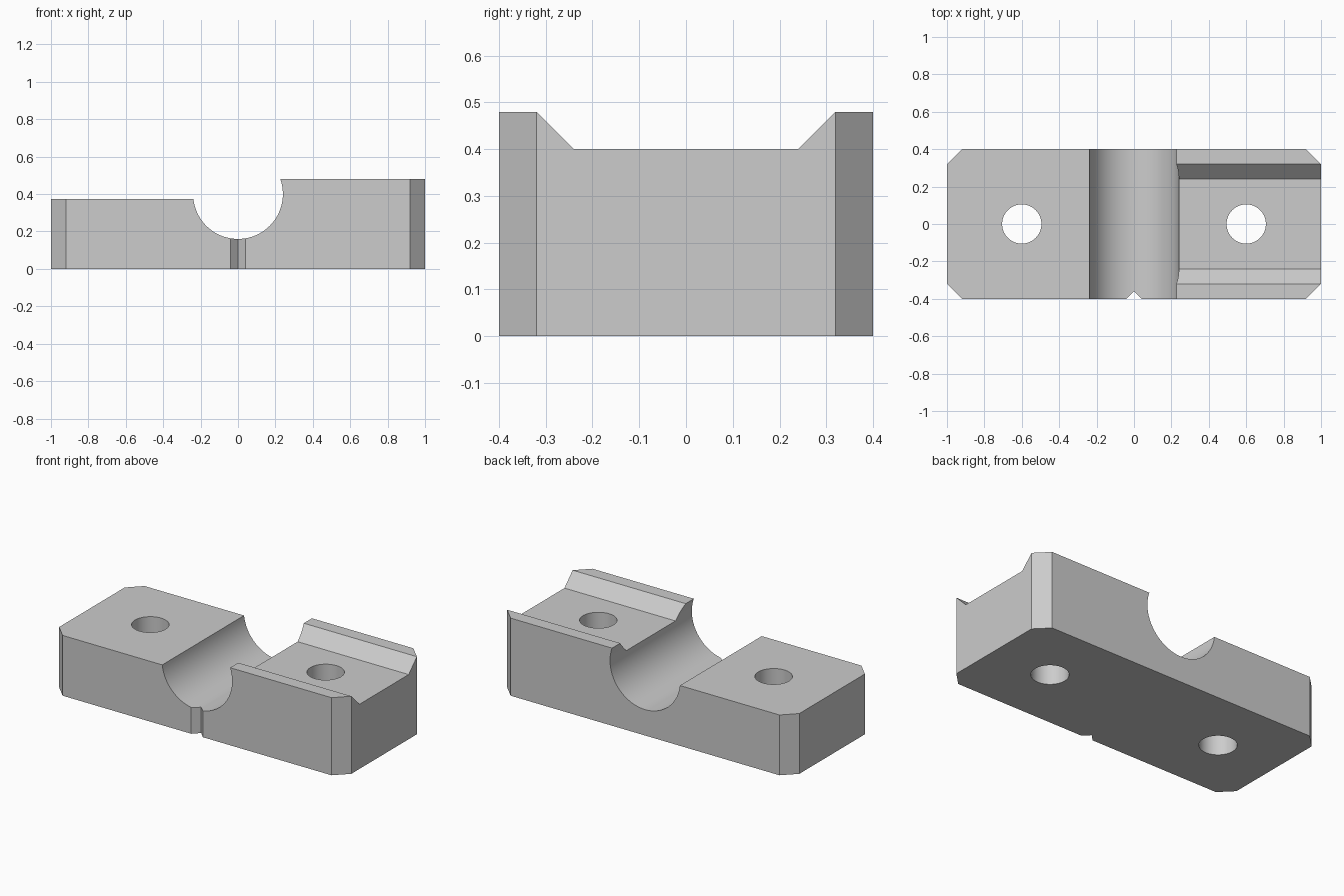
import bpy, bmesh, math
from mathutils import Vector

cube = bpy.data.objects.get("Cube")
if cube:
    bpy.data.objects.remove(cube, do_unlink=True)

grey = bpy.data.materials.new("light grey")
grey.use_nodes = True
colour = (0.604, 0.604, 0.604, 1)
grey.diffuse_color = colour
grey.node_tree.nodes["Principled BSDF"].inputs["Base Color"].default_value = colour


def prism(name, points, sweep):
    """Extrude a closed outline of 3D points along the sweep vector."""
    bm = bmesh.new()
    face = bm.faces.new([bm.verts.new(p) for p in points])
    ext = bmesh.ops.extrude_face_region(bm, geom=[face])
    moved = [v for v in ext["geom"] if isinstance(v, bmesh.types.BMVert)]
    bmesh.ops.translate(bm, verts=moved, vec=Vector(sweep))
    bmesh.ops.recalc_face_normals(bm, faces=bm.faces)
    mesh = bpy.data.meshes.new(name)
    bm.to_mesh(mesh)
    bm.free()
    mesh.materials.append(grey)
    obj = bpy.data.objects.new(name, mesh)
    bpy.context.collection.objects.link(obj)
    return obj


def circle(radius, steps):
    turns = (2 * math.pi * i / steps for i in range(steps))
    return [(radius * math.cos(a), radius * math.sin(a)) for a in turns]


def cut(target, cutter):
    """Subtract the cutter from the target, then discard it."""
    cutter.hide_render = True
    mod = target.modifiers.new("cut", "BOOLEAN")
    mod.operation = "DIFFERENCE"
    mod.solver = "EXACT"
    mod.object = cutter
    bpy.context.view_layer.objects.active = target
    bpy.ops.object.modifier_apply(modifier=mod.name)
    bpy.data.objects.remove(cutter, do_unlink=True)


length, width, height, low_height = 1.0, 0.4, 0.48, 0.373
chamfer, bore, bore_z = 0.08, 0.24, 0.4

# Front outline: low left shoulder, round saddle, high right shoulder
start = math.pi + math.asin((bore_z - low_height) / bore)
end = 2 * math.pi + math.asin((height - bore_z) / bore)
steps = 48
outline = [(-length, 0), (-length, low_height)]
for i in range(steps + 1):
    a = start + (end - start) * i / steps
    outline.append((bore * math.cos(a), bore_z + bore * math.sin(a)))
outline += [(length, height), (length, 0)]
block = prism("clamp_block", [(x, -width, z) for x, z in outline], (0, 2 * width, 0))

# Bevelled vertical corners
over = 0.1
for sx in (-1, 1):
    for sy in (-1, 1):
        corner = [(length - chamfer - over, width + over), (length + over, width + over),
                  (length + over, width - chamfer - over)]
        cut(block, prism("corner_cutter", [(sx * x, sy * y, -over) for x, y in corner], (0, 0, 1)))

# Sloped channel along the high shoulder
channel = [(-0.24, 0.4), (0.24, 0.4), (0.42, 0.58), (-0.42, 0.58)]
cut(block, prism("channel_cutter", [(0.1, y, z) for y, z in channel], (1.2, 0, 0)))

# Bolt holes
for x in (-0.6, 0.6):
    cut(block, prism("hole_cutter", [(x + u, v, -over) for u, v in circle(0.105, 64)], (0, 0, 1)))

# Centring notch on the front
notch = [(0, -0.36), (-0.14, -0.5), (0.14, -0.5)]
cut(block, prism("notch_cutter", [(x, y, -over) for x, y in notch], (0, 0, 0.4)))

bpy.ops.object.select_all(action="DESELECT")
block.select_set(True)
bpy.context.view_layer.objects.active = block
bpy.ops.object.shade_smooth_by_angle(angle=math.radians(30))
